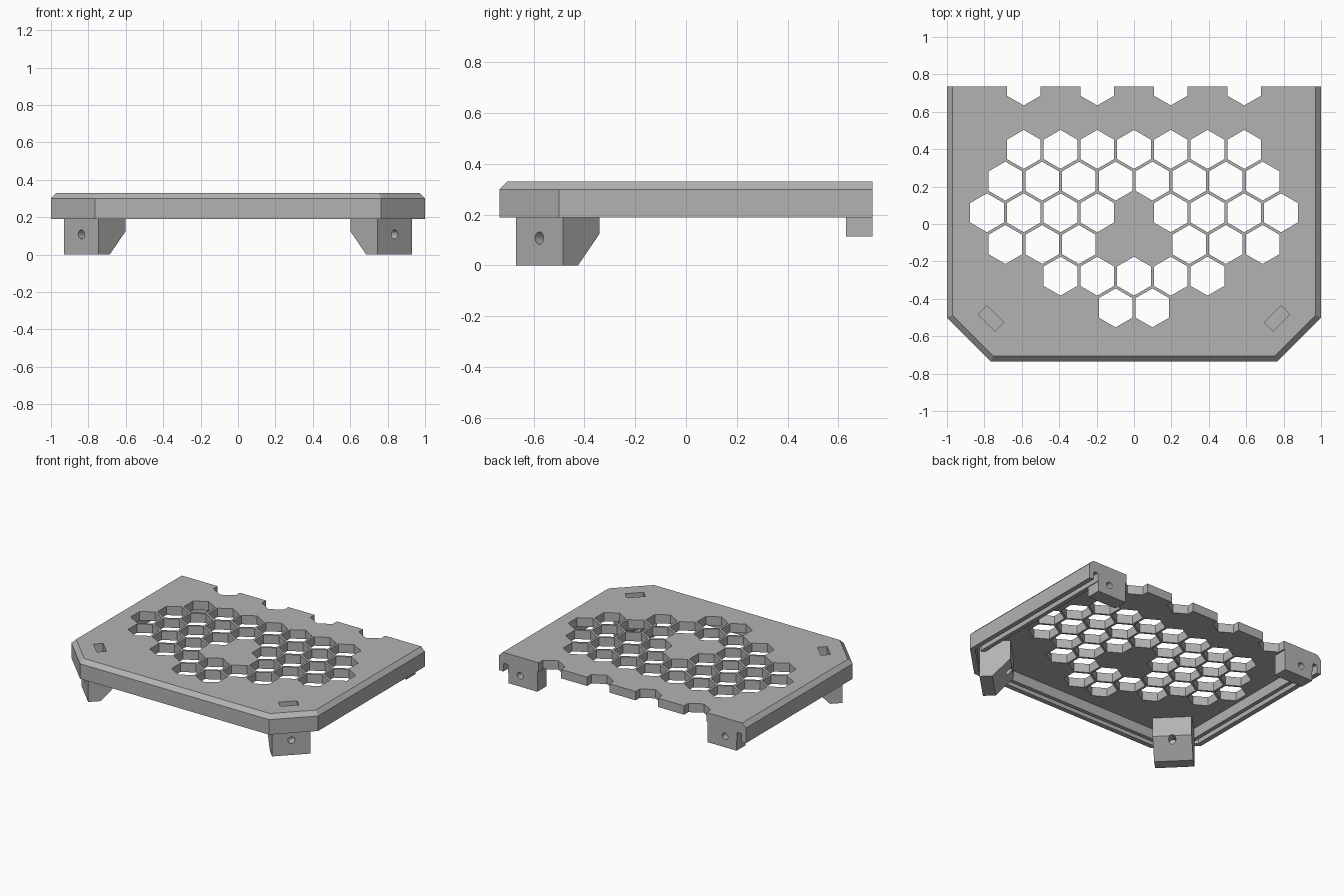
import bpy, bmesh, math
from mathutils import Matrix, Vector

cube = bpy.data.objects.get("Cube")
if cube:
    bpy.data.objects.remove(cube, do_unlink=True)

BACK, TOP, UNDER, SKIRT = 0.735, 0.33, 0.265, 0.19

grey = bpy.data.materials.new("plain_grey")
grey.use_nodes = True
colour = (0.45, 0.45, 0.45, 1)
grey.diffuse_color = colour
grey.node_tree.nodes["Principled BSDF"].inputs["Base Color"].default_value = colour


def loft(bm, rings):
    """Closed solid through matching rings of points."""
    loops = [[bm.verts.new(p) for p in ring] for ring in rings]
    n = len(loops[0])
    for a, b in zip(loops, loops[1:]):
        for i in range(n):
            j = (i + 1) % n
            bm.faces.new((a[i], a[j], b[j], b[i]))
    bm.faces.new(loops[0])
    bm.faces.new(loops[-1])


def make(name, solids):
    bm = bmesh.new()
    for rings in solids:
        loft(bm, rings)
    bmesh.ops.recalc_face_normals(bm, faces=bm.faces)
    mesh = bpy.data.meshes.new(name)
    bm.to_mesh(mesh)
    bm.free()
    mesh.materials.append(grey)
    ob = bpy.data.objects.new(name, mesh)
    bpy.context.collection.objects.link(ob)
    return ob


def cut(ob, cutters):
    """Subtract the cutters and bake the result."""
    for c in cutters:
        mod = ob.modifiers.new(c.name, 'BOOLEAN')
        mod.operation, mod.solver, mod.object = 'DIFFERENCE', 'EXACT', c
    deps = bpy.context.evaluated_depsgraph_get()
    mesh = bpy.data.meshes.new_from_object(ob.evaluated_get(deps))
    ob.modifiers.clear()
    ob.data = mesh


def at(points, z):
    return [(x, y, z) for x, y in points]


def slab(points, z0, z1):
    return [at(points, z0), at(points, z1)]


def edge(d, back=BACK):
    """Open outline with clipped front corners, moved inward by d."""
    k = d * math.tan(math.pi / 8)
    half = [(1 - d, back), (1 - d, k - 0.5), (0.765 - k, d - BACK)]
    return half + [(-x, y) for x, y in reversed(half)]


def ngon(cx, cy, r, n, turn=0):
    return [(cx + r * math.cos(turn + math.tau * i / n),
             cy + r * math.sin(turn + math.tau * i / n)) for i in range(n)]


# Honeycomb: column numbers for each row, from the back edge forward
PITCH, ROW = 0.1965, 0.1695
pattern = {
    -2: [-3, -1, 1, 3],
    0: range(-3, 4),
    1: [c + 0.5 for c in range(-4, 4)],
    2: [c for c in range(-4, 5) if c],
    3: [s * c for s in (-1, 1) for c in (1.5, 2.5, 3.5)],
    4: range(-2, 3),
    5: [-0.5, 0.5],
}
cells = [slab(ngon(c * PITCH, 0.399 - r * ROW, 0.104, 6, math.pi / 2), 0.1, 0.5)
         for r, cols in pattern.items() for c in cols]


def foot_frame(side):
    """Frame at the middle of a foot's outer face: x inward, y across."""
    m = (Matrix.Translation((0.8375, -0.5775, 0))
         @ Matrix.Rotation(math.radians(135), 4, 'Z'))
    return Matrix.Scale(side, 4, (1, 0, 0)) @ m


def placed(m, rings):
    return [[m @ Vector(p) for p in ring] for ring in rings]


def rect(x0, x1, y0, y1):
    return [(x0, y0), (x1, y0), (x1, y1), (x0, y1)]


foot_profile = [(0, 0), (0.085, 0), (0.205, 0.125), (0.205, UNDER), (0, UNDER)]
foot_rings = [[(u, w, v) for u, v in foot_profile] for w in (-0.13, 0.13)]
bolt_rings = [[(u, y, z) for y, z in ngon(0, 0.108, 0.024, 24)] for u in (-0.02, 0.3)]
slot_rings = slab(rect(0.07, 0.135, -0.063, 0.063), 0.06, 0.5)

# Cutters
pocket = make("pocket_cutter", [slab(edge(0.1, 0.9), 0.05, UNDER)])
groove_path = edge(0.035, 0.9) + edge(0.07, 0.9)[::-1]
groove = make("groove_cutter", [slab(groove_path, 0.05, 0.25)])
honeycomb = make("honeycomb_cutter", cells)
slots = make("nut_slot_cutter", [placed(foot_frame(s), slot_rings) for s in (1, -1)])
bolts = make("bolt_cutter", [placed(foot_frame(s), bolt_rings) for s in (1, -1)])
tab_bolts = make("tab_bolt_cutter", [
    [[(x, y, z) for x, z in ngon(s * 0.83, 0.195, 0.024, 24)] for y in (0.5, 0.9)]
    for s in (1, -1)])

# Cover plate with bevelled rim, hollow underside and seal groove
plate = make("cover_plate", [[at(edge(0), SKIRT), at(edge(0), 0.30), at(edge(0.03), TOP)]])
cut(plate, [pocket, groove, honeycomb, slots])

# Front feet and rear tabs
for s, side in ((1, "left"), (-1, "right")):
    foot = make(side + "_front_foot", [placed(foot_frame(s), foot_rings)])
    cut(foot, [slots, bolts])
    tab = make(side + "_rear_tab",
               [slab(rect(s * 0.69, s * 0.925, 0.63, BACK), 0.115, UNDER)])
    cut(tab, [tab_bolts])

for c in (pocket, groove, honeycomb, slots, bolts, tab_bolts):
    bpy.data.objects.remove(c, do_unlink=True)
